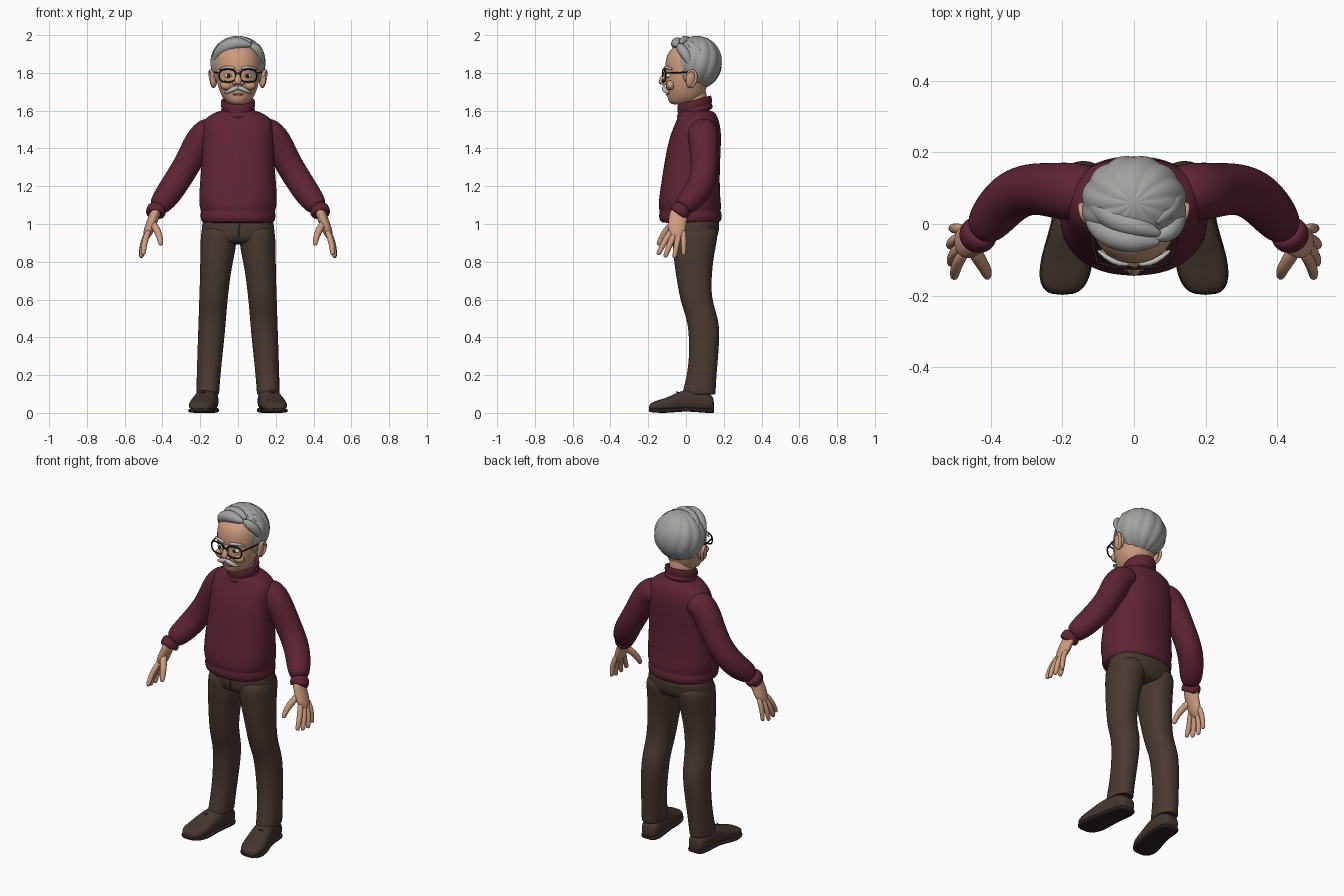
import bpy, bmesh, math
from mathutils import Vector, Matrix, Euler


def material(name, rgb):
    m = bpy.data.materials.new(name)
    m.diffuse_color = (*rgb, 1)
    return m


SWEATER = material("burgundy wool", (0.115, 0.018, 0.034))
PANTS = material("brown cloth", (0.068, 0.042, 0.031))
SHOES = material("brown leather", (0.060, 0.037, 0.029))
SOLE = material("dark sole", (0.025, 0.017, 0.015))
SKIN = material("skin", (0.62, 0.33, 0.21))
HAIR = material("grey hair", (0.36, 0.37, 0.35))
BEARD = material("light grey hair", (0.52, 0.52, 0.50))
DARK = material("dark frame", (0.018, 0.012, 0.010))
WHITE = material("eye white", (0.75, 0.73, 0.70))
LIP = material("lip", (0.35, 0.13, 0.10))


def finish(name, bm, mat, sub=0, mirror=False):
    bmesh.ops.recalc_face_normals(bm, faces=bm.faces)
    me = bpy.data.meshes.new(name)
    bm.to_mesh(me)
    bm.free()
    me.materials.append(mat)
    for p in me.polygons:
        p.use_smooth = True
    ob = bpy.data.objects.new(name, me)
    bpy.context.collection.objects.link(ob)
    if mirror:
        mod = ob.modifiers.new("mirror", 'MIRROR')
        mod.use_mirror_merge = False
    if sub:
        mod = ob.modifiers.new("smooth", 'SUBSURF')
        mod.levels = mod.render_levels = sub
    return ob


def loft(name, sections, mat, n=24, p=2.0, sub=2, mirror=False, closed=False):
    """Skin rings given as (centre, half axis u, half axis v)."""
    bm = bmesh.new()
    k = 1 / (1 - (1 - math.cos(2 * math.pi / n)) / 3)
    rings = []
    for c, u, v in sections:
        ring = []
        for i in range(n):
            a = 2 * math.pi * i / n
            ca, sa = math.cos(a), math.sin(a)
            x = math.copysign(abs(ca) ** (2 / p), ca) * k
            y = math.copysign(abs(sa) ** (2 / p), sa) * k
            ring.append(bm.verts.new(Vector(c) + Vector(u) * x + Vector(v) * y))
        rings.append(ring)
    pairs = list(zip(rings, rings[1:]))
    if closed:
        pairs.append((rings[-1], rings[0]))
    for a, b in pairs:
        for i in range(n):
            j = (i + 1) % n
            bm.faces.new((a[i], a[j], b[j], b[i]))
    if not closed:
        bm.faces.new(rings[0])
        bm.faces.new(rings[-1])
    return finish(name, bm, mat, sub, mirror)


def stack(name, rows, mat, tilt=0, **kw):
    """Horizontal slices: (z, x centre, half width, y front, y back)."""
    return loft(name, [((x, (f + b) / 2, z), (w, 0, 0), (0, (b - f) / 2, tilt * (b - f) / 2))
                       for z, x, w, f, b in rows], mat, **kw)


def tube(name, pts, mat, ref=(0, 1, 0), flat=1.0, n=12, sub=1, mirror=True, closed=False, cap=True):
    """Round limb through (x, y, z, radius); flat scales it along ref."""
    P = [(Vector(q[:3]), q[3]) for q in pts]
    if cap and not closed:
        for i, j in ((0, 1), (-1, -2)):
            d = (P[i][0] - P[j][0]).normalized()
            end = (P[i][0] + d * P[i][1] * 0.75, P[i][1] * 0.6)
            P = [end] + P if i == 0 else P + [end]
    N, sections = len(P), []
    for i, (c, r) in enumerate(P):
        a, b = (P[i - 1][0], P[(i + 1) % N][0]) if closed else (P[max(i - 1, 0)][0], P[min(i + 1, N - 1)][0])
        t = (b - a).normalized()
        u = t.cross(Vector(ref)).normalized()
        sections.append((c, u * r, u.cross(t) * r * flat))
    return loft(name, sections, mat, n=n, sub=sub, mirror=mirror, closed=closed)


def ball(name, loc, scale, mat, rot=(0, 0, 0), mirror=True, seg=24):
    bm = bmesh.new()
    bmesh.ops.create_uvsphere(bm, u_segments=seg, v_segments=seg // 2, radius=1,
                              matrix=Matrix.LocRotScale(Vector(loc), Euler(rot), Vector(scale)))
    return finish(name, bm, mat, 0, mirror)


# Sweater body with hem band, and rolled collar
stack("sweater_body", [
    (1.005, 0, .170, -.115, .160), (1.010, 0, .190, -.133, .180), (1.030, 0, .198, -.142, .190),
    (1.056, 0, .198, -.142, .188), (1.068, 0, .193, -.137, .181), (1.090, 0, .204, -.146, .187),
    (1.160, 0, .206, -.139, .178), (1.300, 0, .193, -.118, .178), (1.420, 0, .188, -.097, .185),
    (1.500, 0, .190, -.072, .185), (1.555, 0, .180, -.046, .172), (1.588, 0, .130, -.038, .156),
    (1.605, 0, .080, -.025, .130)], SWEATER, p=2.25)
stack("collar", [
    (1.575, 0, .094, -.052, .146), (1.605, 0, .090, -.046, .140), (1.612, 0, .085, -.041, .134),
    (1.622, 0, .091, -.047, .138), (1.648, 0, .091, -.046, .136), (1.658, 0, .086, -.041, .131),
    (1.655, 0, .074, -.029, .119), (1.630, 0, .070, -.025, .115)], SWEATER, tilt=.28)

# Sleeves and cuffs
tube("sleeve", [
    (.09, .09, 1.485, .070), (.165, .09, 1.493, .081), (.205, .092, 1.44, .079),
    (.245, .097, 1.36, .073), (.29, .098, 1.28, .071), (.335, .083, 1.21, .071),
    (.375, .045, 1.15, .068), (.408, .002, 1.108, .060), (.428, -.022, 1.08, .043)],
    SWEATER, n=20, sub=2, cap=False)
tube("cuff", [
    (.424, -.016, 1.088, .042), (.428, -.022, 1.082, .050), (.434, -.030, 1.068, .053),
    (.440, -.036, 1.053, .051), (.442, -.039, 1.047, .044), (.440, -.037, 1.052, .034)],
    SWEATER, n=16, cap=False)

# Hands
tube("palm", [
    (.436, -.034, 1.065, .029), (.450, -.044, 1.025, .027), (.465, -.048, .985, .028),
    (.481, -.049, .945, .023), (.487, -.049, .925, .014)], SKIN, flat=1.75, n=16, sub=2)
for finger, pts in {
    "index_finger": [(.476, -.083, .955, .016), (.496, -.115, .905, .016), (.501, -.145, .845, .013)],
    "middle_finger": [(.482, -.062, .945, .016), (.505, -.085, .895, .016), (.510, -.108, .832, .013)],
    "ring_finger": [(.484, -.038, .945, .016), (.508, -.050, .890, .015), (.512, -.060, .829, .013)],
    "little_finger": [(.481, -.014, .955, .015), (.502, -.012, .905, .014), (.506, -.012, .842, .012)],
    "thumb": [(.452, -.065, 1.005, .020), (.427, -.105, .965, .019), (.412, -.130, .925, .016),
              (.409, -.144, .895, .013)],
}.items():
    tube(finger, pts, SKIN)

# Trousers: seat, fly and legs
stack("trouser_seat", [
    (1.04, 0, .180, -.072, .172), (1.00, 0, .189, -.077, .177), (.945, 0, .195, -.077, .172),
    (.910, 0, .180, -.066, .155), (.890, 0, .110, -.030, .110)], PANTS, p=2.3)
tube("trouser_fly", [(.006, -.079, 1.0, .004), (.005, -.080, .96, .004), (0, -.076, .925, .003)],
     PANTS, mirror=False, n=8)
legs = [(1.00, .010, .188, -.068, .168), (.93, .005, .198, -.074, .168), (.85, .016, .199, -.068, .150),
        (.76, .036, .200, -.057, .138), (.65, .050, .203, -.040, .132), (.57, .058, .206, -.022, .145),
        (.50, .064, .208, .004, .170), (.42, .070, .211, .016, .178), (.30, .083, .215, .018, .170),
        (.20, .093, .218, .006, .161), (.125, .099, .220, -.014, .157), (.100, .100, .220, -.018, .156),
        (.096, .107, .213, -.008, .149), (.110, .120, .200, .010, .130)]
stack("trouser_leg", [(z, (a + b) / 2, (b - a) / 2, f, k) for z, a, b, f, k in legs],
      PANTS, p=2.2, mirror=True)

# Shoes: (y, x centre, half width, top height)
shoe = [(.148, .157, .030, .070), (.138, .157, .046, .092), (.10, .158, .056, .115), (.03, .163, .058, .128),
        (-.03, .174, .062, .116), (-.09, .186, .069, .084), (-.145, .194, .068, .068),
        (-.180, .198, .054, .056), (-.196, .200, .028, .042)]
loft("shoe", [((x, y, (h + .010) / 2), (w, 0, 0), (0, 0, (h - .010) / 2)) for y, x, w, h in shoe],
     SHOES, p=2.6, mirror=True)
loft("shoe_sole", [((x, y * 1.01, .011 + (.007 if -.03 <= y <= .03 else .004 if y < -.17 else 0)),
                    (w * 1.06, 0, 0), (0, 0, .011)) for y, x, w, h in shoe], SOLE, p=4, mirror=True, sub=1)
tube("shoe_seam", [(.222, -.045, .045, .004), (.226, -.03, .075, .004), (.205, -.035, .105, .004),
                   (.174, -.05, .111, .004)], SOLE, n=8)

# Head and neck
tube("neck", [(0, .055, 1.57, .066), (0, .048, 1.64, .064), (0, .04, 1.72, .066)], SKIN,
     ref=(0, 1, 0), n=16, mirror=False)
stack("head", [
    (1.632, 0, .030, -.065, .010), (1.638, 0, .052, -.085, .050), (1.660, 0, .074, -.096, .080),
    (1.690, 0, .092, -.101, .100), (1.735, 0, .108, -.108, .112), (1.785, 0, .115, -.104, .130),
    (1.820, 0, .118, -.111, .135), (1.865, 0, .119, -.108, .140), (1.910, 0, .110, -.095, .138),
    (1.945, 0, .080, -.056, .110), (1.965, 0, .040, 0, .080)], SKIN, p=2.1)
ball("ear", (.130, .028, 1.770), (.017, .030, .050), SKIN, rot=(-.15, .12, .35))
tube("ear_rim", [(.132, .004, 1.775, .006), (.140, .010, 1.808, .008), (.146, .035, 1.817, .009),
                 (.149, .056, 1.795, .009), (.143, .053, 1.755, .008), (.131, .032, 1.728, .010)],
     SKIN, ref=(1, 0, 0))
tube("nose", [(0, -.104, 1.808, .011), (0, -.118, 1.780, .014), (0, -.127, 1.752, .021)],
     SKIN, ref=(1, 0, 0), mirror=False)
ball("nostril", (.019, -.116, 1.746), (.014, .017, .012), SKIN)
ball("cheek", (.060, -.080, 1.735), (.034, .024, .026), SKIN)
tube("mouth", [(-.026, -.099, 1.686, .004), (0, -.104, 1.684, .006), (.026, -.099, 1.686, .004)],
     LIP, ref=(0, 0, 1), mirror=False)

# Eyes, brows and moustache
ball("eye", (.050, -.090, 1.785), (.022, .017, .013), WHITE)
ball("pupil", (.049, -.104, 1.785), (.010, .005, .010), DARK, seg=16)
tube("eyebrow", [(.020, -.112, 1.824, .007), (.058, -.108, 1.834, .009), (.098, -.076, 1.820, .005)],
     BEARD, ref=(0, 0, 1))
tube("moustache", [(.002, -.116, 1.722, .010), (.028, -.116, 1.714, .014), (.054, -.103, 1.699, .009),
                   (.070, -.090, 1.695, .004)], BEARD, ref=(0, 0, 1))

# Glasses: rims, bridge and temples
rim = []
for i in range(24):
    a = 2 * math.pi * i / 24
    c, s = math.cos(a), math.sin(a)
    x = math.copysign(abs(c) ** .75, c) * .045
    rim.append((.055 + x, -.122 + max(x + .01, 0) * .25, 1.785 + math.copysign(abs(s) ** .75, s) * .034, .0042))
tube("glasses_rim", rim, DARK, n=8, closed=True)
tube("glasses_bridge", [(-.012, -.122, 1.795, .004), (0, -.127, 1.800, .004), (.012, -.122, 1.795, .004)],
     DARK, ref=(0, 0, 1), n=8, mirror=False)
tube("glasses_temple", [(.099, -.111, 1.798, .004), (.107, -.095, 1.800, .004), (.119, -.03, 1.801, .004),
                        (.127, .03, 1.806, .004)], DARK, ref=(0, 0, 1), n=8)

# Hair mass with combed grooves swirling from the crown
bm = bmesh.new()
bmesh.ops.create_uvsphere(bm, u_segments=96, v_segments=48, radius=1)
for v in bm.verts:
    lon = math.atan2(v.co.x, v.co.y)
    fall = math.sin(math.acos(max(-1, min(1, v.co.z))))
    r = 1 + .045 * fall * (abs(math.sin(6 * lon + 1.6 * v.co.z)) - .65)
    v.co = Vector((v.co.x * .146, v.co.y * .132, v.co.z * .140)) * r + Vector((0, .058, 1.855))
finish("hair_mass", bm, HAIR)
ball("sideburn", (.112, .002, 1.795), (.012, .018, .042), HAIR)

# Swept locks: quiff, crown and parted side
locks = {
    "quiff": [(.062, -.050, 1.948, .012), (.025, -.050, 1.956, .028), (-.025, -.045, 1.957, .036),
              (-.075, -.030, 1.935, .034), (-.112, .000, 1.898, .026), (-.126, .020, 1.855, .010)],
    "crown_lock": [(.065, -.025, 1.962, .012), (.025, -.010, 1.970, .027), (-.030, .000, 1.965, .033),
                   (-.080, .030, 1.938, .036), (-.115, .070, 1.890, .026), (-.128, .090, 1.845, .010)],
    "back_lock": [(.055, .030, 1.970, .014), (.005, .050, 1.967, .028), (-.045, .085, 1.945, .034),
                  (-.075, .120, 1.905, .028), (-.085, .143, 1.855, .010)],
    "side_lock": [(.062, -.038, 1.948, .010), (.090, -.030, 1.935, .026), (.115, -.003, 1.900, .028),
                  (.127, .018, 1.862, .020), (.128, .025, 1.830, .008)],
    "side_back_lock": [(.065, .010, 1.960, .014), (.095, .040, 1.935, .030), (.116, .075, 1.890, .028),
                       (.122, .100, 1.840, .010)],
}
for name, pts in locks.items():
    tube(name, pts, HAIR, ref=(0, 1, 0), n=12, sub=2, mirror=False)
